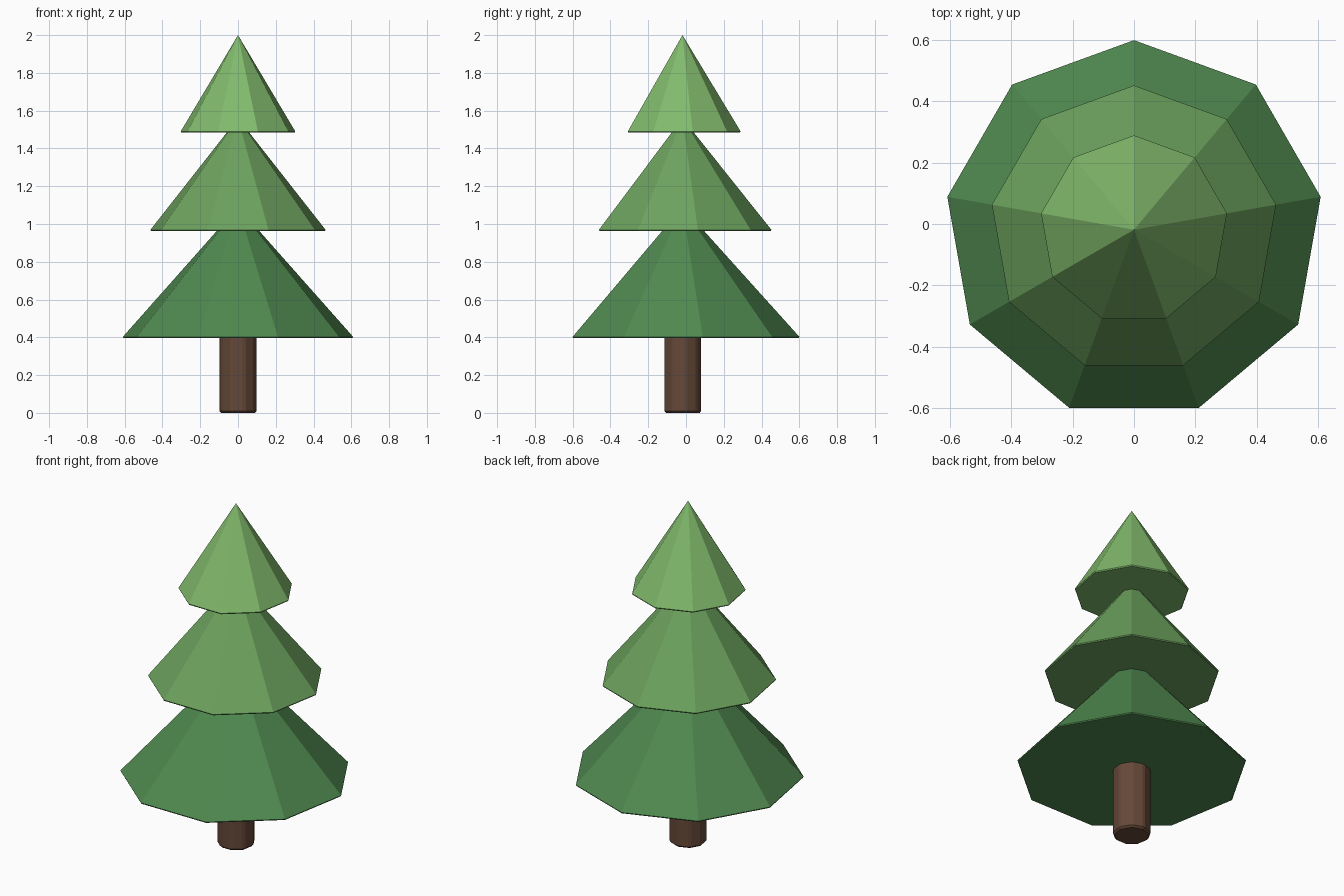
import bpy
from math import pi

if "Cube" in bpy.data.objects:
    bpy.data.objects.remove(bpy.data.objects["Cube"])

SIDES = 9
CY = -0.0187  # polygon centre, so the outline is centred on y = 0


def material(name, color):
    m = bpy.data.materials.new(name)
    m.diffuse_color = (*color, 1)
    m.use_nodes = True
    m.node_tree.nodes["Principled BSDF"].inputs["Base Color"].default_value = m.diffuse_color
    return m


def prism(name, rings, mat):
    """Stack of nine-sided rings (radius, z), closed at both ends; radius 0 is an apex."""
    from math import cos, sin
    verts, faces, prev = [], [], None
    for r, z in rings:
        n = SIDES if r > 0 else 1
        ids = [len(verts) + i for i in range(n)]
        verts += [(r * cos(pi / 2 + 2 * pi * i / SIDES),
                   CY + r * sin(pi / 2 + 2 * pi * i / SIDES), z) for i in range(n)]
        if prev is None:
            faces.append(ids[::-1])
        else:
            for i in range(SIDES):
                j = (i + 1) % SIDES
                faces.append((prev[i], prev[j], ids[0]) if n == 1
                             else (prev[i], prev[j], ids[j], ids[i]))
        prev = ids
    if len(prev) > 1:
        faces.append(prev)
    me = bpy.data.meshes.new(name)
    me.from_pydata(verts, [], faces)
    me.materials.append(mat)
    ob = bpy.data.objects.new(name, me)
    bpy.context.collection.objects.link(ob)
    return ob


# Trunk with a small bevel on its edges
trunk = prism("trunk", [(0.102, 0), (0.102, 0.5)], material("bark", (0.13, 0.065, 0.04)))
bev = trunk.modifiers.new("bevel", "BEVEL")
bev.width = 0.01
bev.segments = 1

# Three tiers of foliage: name, radius, base height, apex height, colour
for name, r, z0, z1, color in [
    ("lower_foliage", 0.6187, 0.397, 1.09, (0.08, 0.25, 0.08)),
    ("middle_foliage", 0.471, 0.963, 1.56, (0.15, 0.36, 0.11)),
    ("top_foliage", 0.308, 1.484, 2.0, (0.22, 0.49, 0.15)),
]:
    prism(name, [(r - 0.003, z0), (r, z0 + 0.006), (0, z1)], material(name, color))
